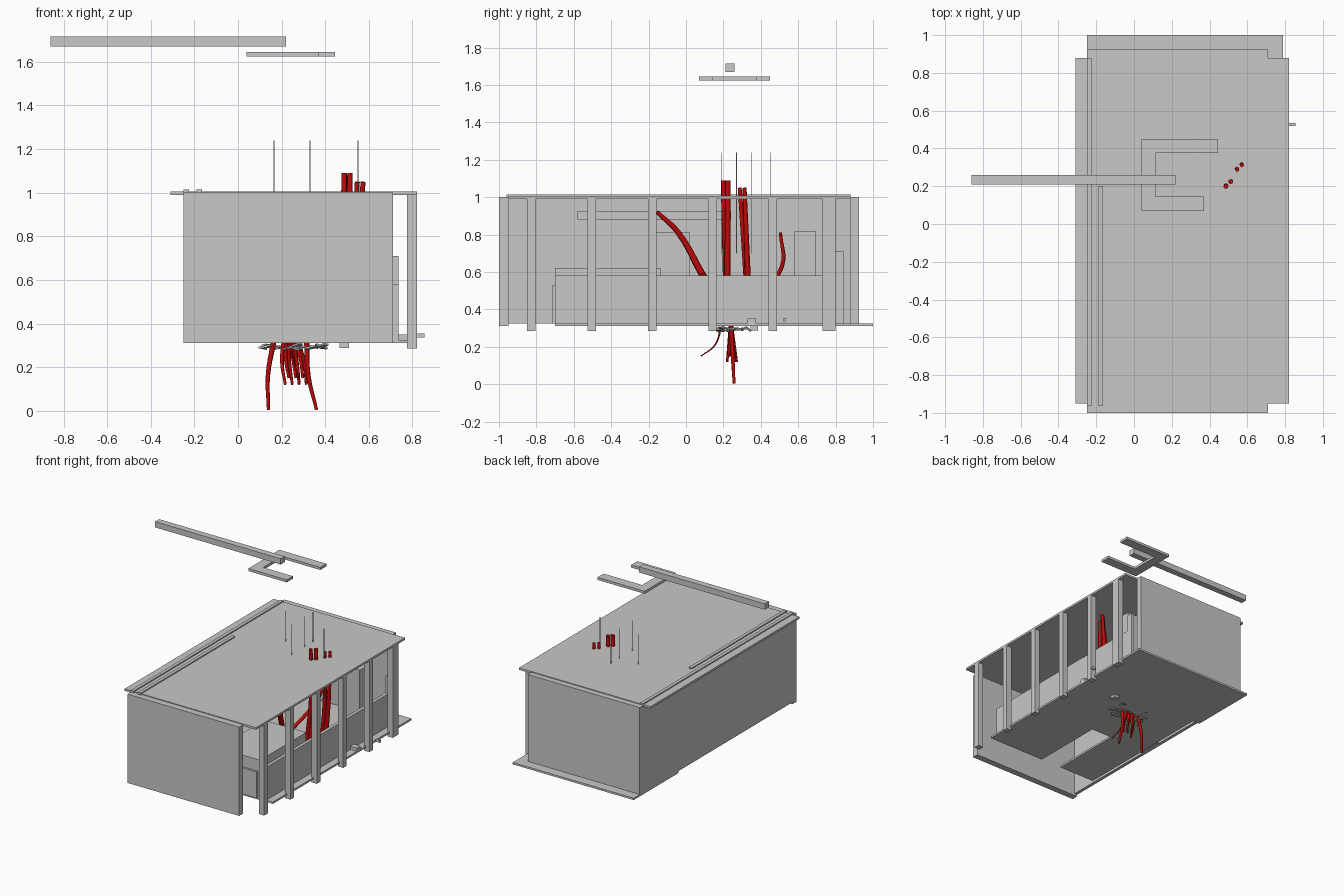
import bpy, random
from mathutils import Vector

random.seed(4)
cube = bpy.data.objects.get("Cube")
if cube:
    bpy.data.objects.remove(cube, do_unlink=True)

# Main lines of the building
WALL_LEFT, WALL_RIGHT = -0.25, 0.71
FRONT, BACK = -1, 0.88
FLOOR_FRONT = -0.7
FLOOR_BASE, FLOOR_TOP = 0.31, 0.325
WALL_TOP = 1
PANEL = 0.025
BOARD = 0.015
POST = 0.045
ROOF_FRONT, ROOF_LEFT, ROOF_RIGHT = -0.95, -0.31, 0.82


def material(name, colour):
    made = bpy.data.materials.new(name)
    made.use_nodes = True
    made.diffuse_color = colour
    made.node_tree.nodes["Principled BSDF"].inputs["Base Color"].default_value = colour
    return made


GREY = material("plain grey", (0.58, 0.58, 0.57, 1))
RED = material("blood red", (0.55, 0.003, 0.003, 1))


def prism(name, outline, bottom, top):
    """Extrude a flat outline between two heights."""
    count = len(outline)
    verts = [(x, y, z) for z in (bottom, top) for x, y in outline]
    faces = [tuple(reversed(range(count))), tuple(range(count, len(verts)))]
    for i in range(count):
        after = (i + 1) % count
        faces.append((i, after, count + after, count + i))
    mesh = bpy.data.meshes.new(name)
    mesh.from_pydata(verts, [], faces)
    mesh.materials.append(GREY)
    part = bpy.data.objects.new(name, mesh)
    bpy.context.collection.objects.link(part)
    return part


def box(name, left, right, front, back, bottom, top):
    corners = [(left, front), (right, front), (right, back), (left, back)]
    return prism(name, corners, bottom, top)


def tentacle(name, root, tip, radius, bow=(0, 0, 0), taper=0.6):
    """Low-poly tapering tube from root to tip, its middle pushed out by bow."""
    root, tip = Vector(root), Vector(tip)
    curve = bpy.data.curves.new(name, "CURVE")
    curve.dimensions = "3D"
    curve.bevel_depth = radius
    curve.bevel_resolution = 1
    curve.resolution_u = 5
    curve.use_fill_caps = True
    spline = curve.splines.new("BEZIER")
    path = [root, (root + tip) / 2 + Vector(bow), tip]
    spline.bezier_points.add(len(path) - 1)
    for i, (point, place) in enumerate(zip(spline.bezier_points, path)):
        point.co = place
        point.handle_left_type = point.handle_right_type = "AUTO"
        point.radius = 1 + (taper - 1) * i / (len(path) - 1)
    curve.materials.append(RED)
    limb = bpy.data.objects.new(name, curve)
    bpy.context.collection.objects.link(limb)
    bpy.ops.object.select_all(action="DESELECT")
    limb.select_set(True)
    bpy.context.view_layer.objects.active = limb
    bpy.ops.object.convert(target="MESH")


# Floor in strips around a stair slot, wider at the back
floor_right, slot_left, slot_right, slot_back = 0.79, 0.12, 0.3, -0.12
floor_left, floor_step = -0.19, 0.45
floor_outline = [
    (floor_left, FLOOR_FRONT), (slot_left, FLOOR_FRONT),
    (slot_left, slot_back), (slot_right, slot_back),
    (slot_right, FLOOR_FRONT), (floor_right, FLOOR_FRONT),
    (floor_right, 1), (WALL_LEFT, 1),
    (WALL_LEFT, floor_step), (floor_left, floor_step),
]
prism("floor", floor_outline, FLOOR_BASE, FLOOR_TOP)

# Walls and roof
box("front_wall", WALL_LEFT, WALL_RIGHT, FRONT, ROOF_FRONT, FLOOR_BASE, WALL_TOP)
box("back_wall", WALL_LEFT, WALL_RIGHT, BACK, BACK + POST, FLOOR_TOP, WALL_TOP)
box("left_wall", WALL_LEFT, WALL_LEFT + PANEL, ROOF_FRONT, BACK, FLOOR_TOP, WALL_TOP)
box("low_wall", WALL_RIGHT, WALL_RIGHT + PANEL, FLOOR_FRONT, 0.8, FLOOR_TOP, 0.58)
box("end_panel", WALL_RIGHT, WALL_RIGHT + PANEL, 0.8, 0.845, FLOOR_TOP, 0.71)
box("roof", ROOF_LEFT, ROOF_RIGHT, ROOF_FRONT, BACK, WALL_TOP - 0.01, WALL_TOP + 0.006)
for name, left, back in (("long_roof_strip", WALL_LEFT, BACK), ("short_roof_strip", floor_left, 0.2)):
    box(name, left, left + PANEL, ROOF_FRONT - 0.01, back, WALL_TOP, WALL_TOP + BOARD)

# Row of evenly spaced porch posts
post_count = 6
for i in range(post_count):
    front = -0.85 + 0.323 * i
    back = front + POST
    if i == post_count - 1:
        front, back = 0.73, 0.8
    box("porch_post", ROOF_RIGHT - POST, ROOF_RIGHT, front, back, 0.285, WALL_TOP)
box("post_handle", ROOF_RIGHT, ROOF_RIGHT + 0.035, 0.52, 0.535, 0.335, 0.355)
box("post_bracket", WALL_RIGHT + PANEL, floor_right, 0.33, 0.375, FLOOR_TOP, 0.35)

# Floating beam and open bracket overhead
box("overhead_beam", -0.86, 0.22, 0.21, 0.26, 1.67, 1.715)
arm_width, bracket_left, bracket_front, bracket_back = 0.075, 0.04, 0.07, 0.45
inner_left, bracket_base = bracket_left + arm_width, 1.625
bracket_top = bracket_base + 0.02
box("bracket_spine", bracket_left, inner_left, bracket_front, bracket_back, bracket_base, bracket_top)
box("bracket_front_arm", inner_left, 0.37, bracket_front, bracket_front + arm_width,
    bracket_base, bracket_top)
box("bracket_back_arm", inner_left, 0.445, bracket_back - arm_width, bracket_back,
    bracket_base, bracket_top)

# Hanging wires
thin = 0.0015
for x, y in ((0.165, 0.35), (0.33, 0.35), (0.33, 0.45), (0.33, 0.19), (0.55, 0.27)):
    box("hanging_wire", x - thin, x + thin, y - thin, y + thin, 0.7, 1.24)

# Furniture inside
wall_face = WALL_LEFT + PANEL
box("counter", 0.32, 0.68, FLOOR_FRONT, slot_back - BOARD, FLOOR_TOP, 0.62)
box("side_step", 0.34, 0.66, FLOOR_FRONT - BOARD, FLOOR_FRONT, FLOOR_TOP, 0.53)
box("tall_cabinet", 0.5, 0.64, 0.58, 0.695, FLOOR_TOP, 0.82)
box("wall_cabinet", wall_face, -0.1, -0.16, 0.02, FLOOR_TOP, 0.815)
box("wall_shelf", wall_face, slot_back, -0.58, 0.24, BACK, BACK + POST)

# Broken boards around the hole in the floor
spread = random.uniform
for i in range(22):
    wide, deep = spread(0.008, 0.03), spread(0.006, 0.02)
    shard = box("board_shard", -wide, wide, -deep, deep, -0.004, 0.004)
    shard.location = (0.25 + spread(-0.14, 0.14), 0.24 + spread(-0.1, 0.1), spread(0.285, 0.3))
    shard.rotation_euler = (spread(-0.4, 0.4), spread(-0.4, 0.4), spread(0, 3))
box("loose_board", 0.465, 0.51, 0.345, 0.385, 0.288, FLOOR_BASE)

# Tentacles hanging under the floor, a long one on each side
middle = 0.24
for side, reach in ((-1, 0.1), (1, 0.12)):
    tentacle("long_tentacle", (middle + side * 0.075, middle, FLOOR_TOP),
             (middle + side * reach, 0.257, 0.005), 0.013, (-0.015, 0, 0))
short_count = 7
for i in range(short_count):
    across = i - short_count // 2
    depth = 0.22 + 0.06 * (i * 3 % short_count) / short_count
    tentacle("short_tentacle", (middle + across * 0.01, middle, FLOOR_TOP),
             (middle + PANEL + across * 0.016, depth, 0.12 + 0.03 * (i % 2)),
             0.011, (across * 0.004, 0, 0))
tentacle("thin_tentacle", (middle, 0.19, FLOOR_BASE), (0.28, 0.08, 0.15), 0.005, (0, 0.02, -0.02))

# Paired tentacles rising from the floor and through the roof
for offset in (-0.013, 0.013):
    tentacle("tall_tentacle", (0.45 + offset, 0.22, FLOOR_TOP),
             (0.5 + offset, 0.212 + offset, 1.09), 0.018, (0.02, 0, 0), 0.75)
    tentacle("second_tentacle", (0.5 + offset, 0.34, FLOOR_TOP),
             (0.56 + offset, 0.3 + offset, 1.05), 0.019, (0.01, 0, 0))

# Reaching tentacles inside, joined at the hole
elbow = (0.3, 0.085, 0.59)
tentacle("reaching_base", (middle, 0.22, FLOOR_TOP), elbow, 0.02, taper=1)
tentacle("reaching_tentacle", elbow, (0.35, -0.155, 0.92), 0.02, (0, -0.01, 0.06))
tentacle("back_tentacle", (middle, middle, FLOOR_TOP), (0.38, 0.505, 0.81), 0.014, (0.06, 0.14, 0.06))
